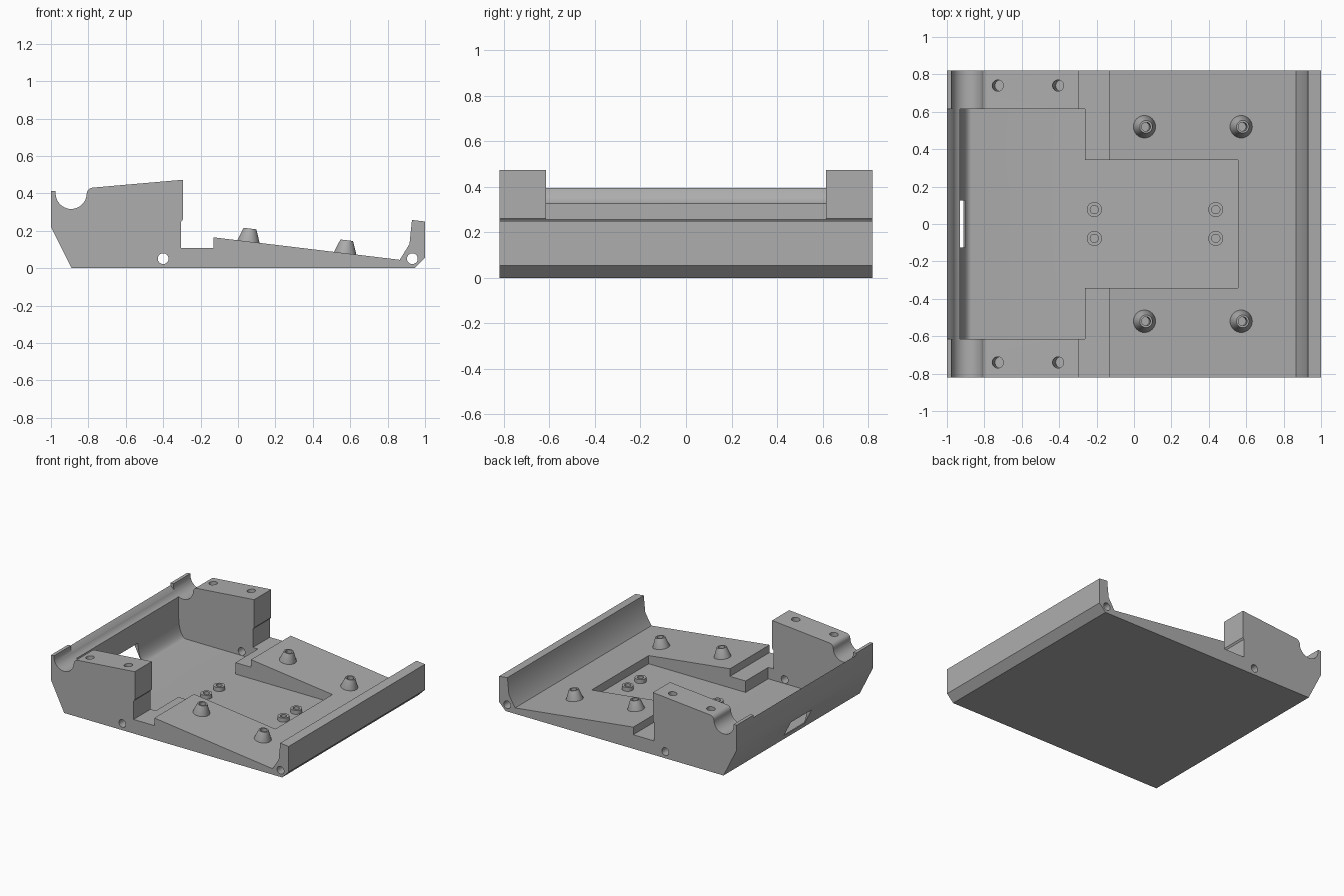
import bpy, bmesh, math
from mathutils import Matrix, Vector

if "Cube" in bpy.data.objects:
    bpy.data.objects.remove(bpy.data.objects["Cube"])

grey = bpy.data.materials.new("light_grey")
grey.diffuse_color = (0.42, 0.42, 0.42, 1)
grey.use_nodes = True
grey.node_tree.nodes["Principled BSDF"].inputs["Base Color"].default_value = grey.diffuse_color


def new_object(name, bm):
    bmesh.ops.recalc_face_normals(bm, faces=bm.faces[:])
    mesh = bpy.data.meshes.new(name)
    bm.to_mesh(mesh)
    bm.free()
    obj = bpy.data.objects.new(name, mesh)
    bpy.context.collection.objects.link(obj)
    mesh.materials.append(grey)
    return obj


def extrude_y(name, profile, y0, y1):
    """Extrude an (x, z) outline along y."""
    bm = bmesh.new()
    face = bm.faces.new([bm.verts.new((x, y0, z)) for x, z in profile])
    ext = bmesh.ops.extrude_face_region(bm, geom=[face])["geom"]
    bmesh.ops.translate(bm, vec=(0, y1 - y0, 0),
                        verts=[v for v in ext if isinstance(v, bmesh.types.BMVert)])
    return new_object(name, bm)


def rod(name, centre, axis, radius, length):
    bm = bmesh.new()
    rot = Vector(axis).to_track_quat('Z', 'Y').to_matrix().to_4x4()
    bmesh.ops.create_cone(bm, cap_ends=True, segments=24, radius1=radius, radius2=radius,
                          depth=length, matrix=Matrix.Translation(centre) @ rot)
    return new_object(name, bm)


def lathe(name, profile, centre, tilt=0.0):
    """Spin a closed (radius, height) outline; the axis leans toward +x by tilt."""
    bm = bmesh.new()
    n = 32
    rings = [[bm.verts.new((r * math.cos(2 * math.pi * i / n), r * math.sin(2 * math.pi * i / n), h))
              for i in range(n)] for r, h in profile]
    for a, b in zip(rings, rings[1:]):
        for i in range(n):
            j = (i + 1) % n
            bm.faces.new((a[i], a[j], b[j], b[i]))
    bm.faces.new(rings[0])
    bm.faces.new(rings[-1])
    bm.transform(Matrix.Translation(centre) @ Matrix.Rotation(tilt, 4, 'Y'))
    return new_object(name, bm)


def arc(cx, cz, rx, rz, a0, a1, n):
    return [(cx + rx * math.cos(math.radians(a0 + (a1 - a0) * i / n)),
             cz + rz * math.sin(math.radians(a0 + (a1 - a0) * i / n))) for i in range(n + 1)]


def cut(target, cutter):
    mod = target.modifiers.new("cut", 'BOOLEAN')
    mod.operation = 'DIFFERENCE'
    mod.solver = 'EXACT'
    mod.object = cutter
    bpy.context.view_layer.objects.active = target
    bpy.ops.object.modifier_apply(modifier=mod.name)
    bpy.data.objects.remove(cutter)


def smooth(obj):
    bpy.ops.object.select_all(action='DESELECT')
    obj.select_set(True)
    bpy.context.view_layer.objects.active = obj
    bpy.ops.object.shade_smooth_by_angle(angle=math.radians(30))


FLOOR = 0.02
# Side outline: front lip, sloping deck, step, tall block, round cradle, back wall
outline = [(-0.89, 0), (0.945, 0), (1, 0.055), (1, 0.25), (0.93, 0.258), (0.917, 0.13),
           (0.865, 0.045), (-0.13, 0.165), (-0.13, 0.107), (-0.305, 0.107), (-0.305, 0.248),
           (-0.295, 0.26), (-0.295, 0.473)]
outline += arc(-0.775, 0.397, 0.034, 0.034, 95, 180, 6)
outline += arc(-0.892, 0.4, 0.083, 0.083, 0, -180, 20)
outline += [(-0.975, 0.412), (-1, 0.412), (-1, 0.22)]
tray = extrude_y("tray", outline, -0.82, 0.82)

# Wide bay with a curved foot at the back wall
bay = [(-0.93, 0.6), (-0.93, 0.2)] + arc(-0.87, 0.17, 0.06, 0.15, 180, 270, 10)
bay += [(-0.262, FLOOR), (-0.262, 0.6)]
cut(tray, extrude_y("bay_cutter", bay, -0.615, 0.615))
# Sloped top of the back wall
cut(tray, extrude_y("wall_top_cutter", [(-1.02, 0.413), (-0.925, 0.326), (-0.925, 0.6), (-1.02, 0.6)],
                    -0.616, 0.616))
# Narrow bay running under the deck
cut(tray, extrude_y("narrow_bay_cutter", [(-0.3, FLOOR), (0.555, FLOOR), (0.555, 0.5), (-0.3, 0.5)],
                    -0.343, 0.343))
# Cable slot through the back wall
cut(tray, extrude_y("slot_cutter", [(-1.05, 0.045), (-0.86, 0.045), (-0.86, 0.16), (-1.05, 0.16)],
                    -0.125, 0.125))
# Cross holes through the sides
for x, z in ((-0.4, 0.051), (0.932, 0.051)):
    cut(tray, rod("cross_hole_cutter", (x, 0, z), (0, 1, 0), 0.029, 2))
# Screw holes in the block tops
for x in (-0.725, -0.4):
    for y in (-0.74, 0.74):
        cut(tray, rod("screw_hole_cutter", (x, y, 0.4), (-0.09, 0, 1), 0.03, 0.25))
smooth(tray)

# Cone posts standing square to the deck
slope = math.atan(0.12 / 0.995)
for x in (0.056, 0.573):
    z = 0.165 - 0.12 * (x + 0.13) / 0.995
    for y in (-0.52, 0.52):
        smooth(lathe("cone_post", [(0.06, -0.01), (0.06, 0.0), (0.034, 0.07), (0.024, 0.07), (0.024, 0.015)],
                     (x, y, z), slope))

# Small ring standoffs on the floor
for x in (-0.212, 0.437):
    for y in (-0.077, 0.077):
        smooth(lathe("ring_standoff", [(0.04, -0.01), (0.04, 0.03), (0.022, 0.03), (0.022, 0.002)],
                     (x, y, FLOOR)))
